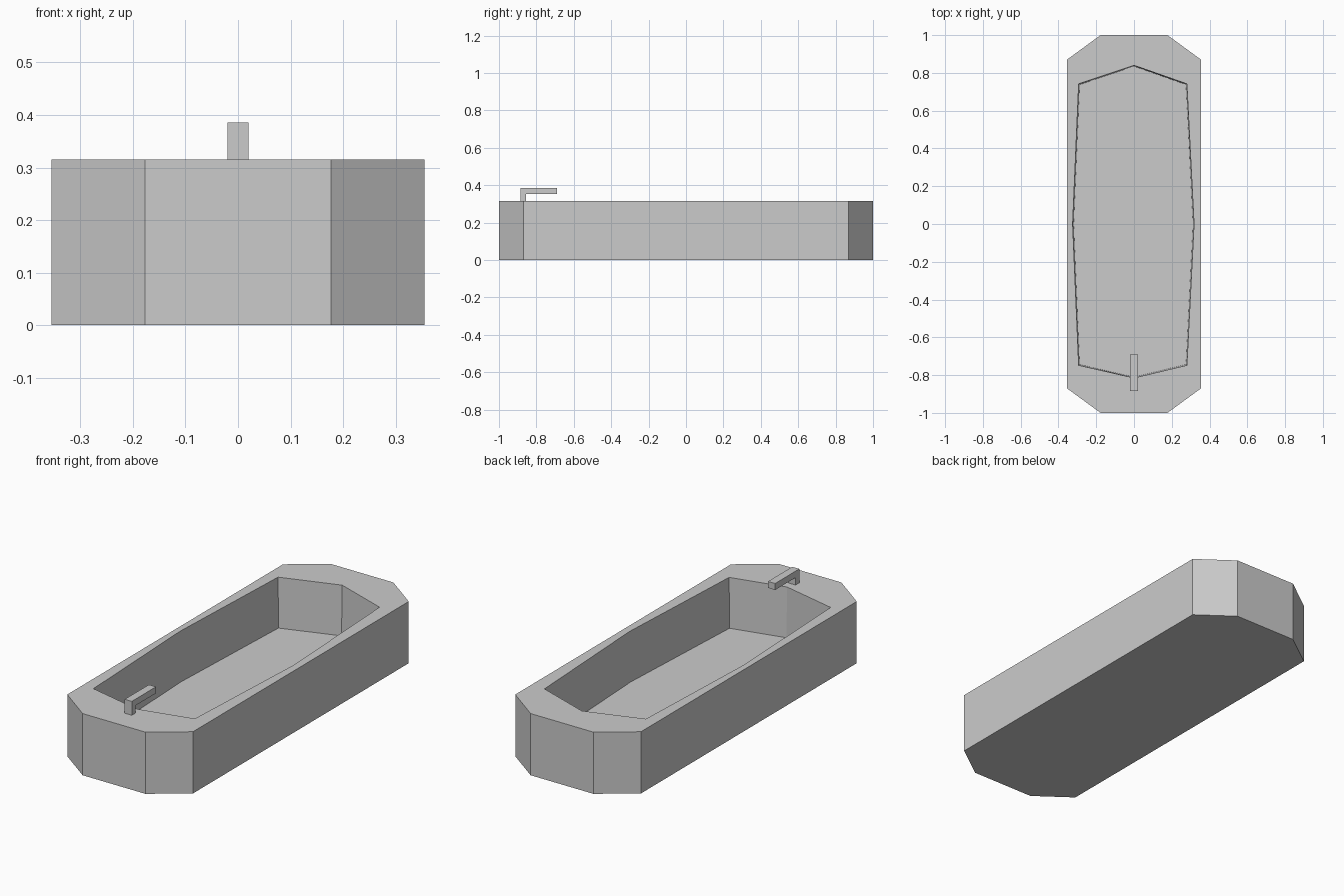
import bpy, bmesh

cube = bpy.data.objects.get("Cube")
if cube:
    bpy.data.objects.remove(cube, do_unlink=True)

# Single flat grey
GREY = (0.6, 0.6, 0.6, 1.0)
mat = bpy.data.materials.new("light grey")
mat.use_nodes = True
mat.diffuse_color = GREY
mat.node_tree.nodes["Principled BSDF"].inputs["Base Color"].default_value = GREY

RIM_Z = 0.315
FLOOR_Z = 0.058


def finish(bm, name):
    bmesh.ops.recalc_face_normals(bm, faces=bm.faces[:])
    mesh = bpy.data.meshes.new(name)
    bm.to_mesh(mesh)
    bm.free()
    mesh.materials.append(mat)
    obj = bpy.data.objects.new(name, mesh)
    bpy.context.collection.objects.link(obj)
    return obj


def ring(bm, outline, z, sx=1.0, sy=1.0):
    return [bm.verts.new((x * sx, y * sy, z)) for x, y in outline]


def walls(bm, low, high):
    for i in range(len(low)):
        j = (i + 1) % len(low)
        bm.faces.new((low[i], low[j], high[j], high[i]))


# Tub: chamfered block with a faceted basin
outer = [(0.177, -1), (0.355, -0.87), (0.355, 0.87), (0.177, 1)]
outer += [(-x, y) for x, y in reversed(outer)]
basin = [(0, -0.815), (0.28, -0.748), (0.318, 0), (0.28, 0.742),
         (0, 0.84), (-0.293, 0.742), (-0.325, 0), (-0.293, -0.748)]

bm = bmesh.new()
base = ring(bm, outer, 0)
top = ring(bm, outer, RIM_Z)
lip = ring(bm, basin, RIM_Z)
floor = ring(bm, basin, FLOOR_Z, 0.983, 0.994)
walls(bm, base, top)
walls(bm, floor, lip)
bm.faces.new(base)
bm.faces.new(floor)

# Flat rim between the outer edge and the basin
rim_edges = [e for e in bm.edges if all(v.co.z > RIM_Z - 0.001 for v in e.verts)]
bmesh.ops.triangle_fill(bm, edges=rim_edges, use_beauty=True, normal=(0, 0, 1))
bmesh.ops.recalc_face_normals(bm, faces=bm.faces[:])
finish(bm, "tub")

# Tap: L-shaped profile extruded across x
profile = [(-0.885, RIM_Z), (-0.855, RIM_Z), (-0.855, 0.353),
           (-0.69, 0.353), (-0.69, 0.386), (-0.885, 0.386)]
bm = bmesh.new()
sides = [[bm.verts.new((x, y, z)) for y, z in profile] for x in (-0.02, 0.02)]
walls(bm, *sides)
for side in sides:
    bm.faces.new(side)
finish(bm, "tap")
